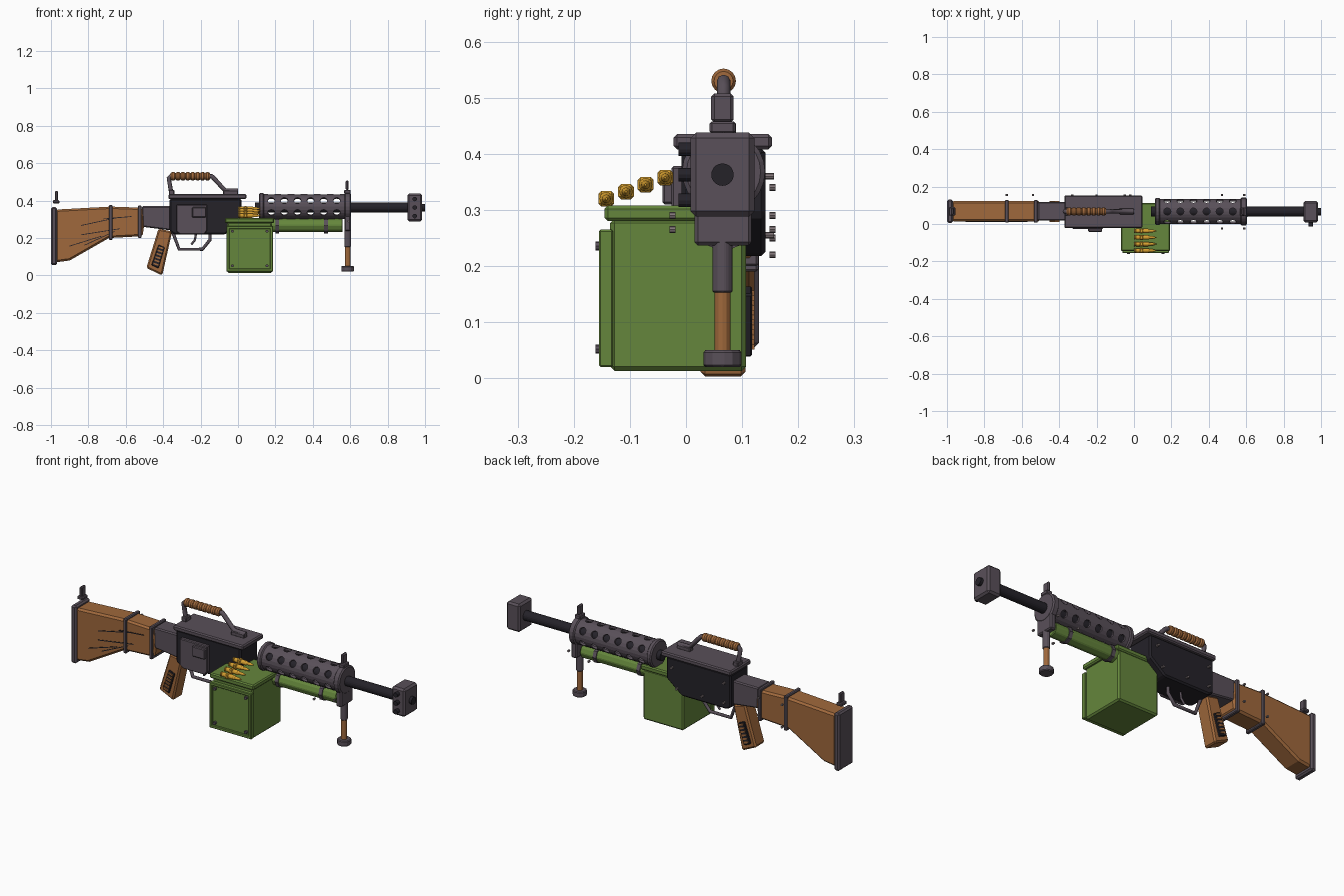
import bpy, bmesh, math
from mathutils import Vector, Matrix

if "Cube" in bpy.data.objects:
    bpy.data.objects.remove(bpy.data.objects["Cube"])

def mat(name, c):
    m = bpy.data.materials.new(name)
    m.diffuse_color = (*c, 1)
    m.use_nodes = True
    m.node_tree.nodes["Principled BSDF"].inputs["Base Color"].default_value = m.diffuse_color
    return m

STEEL = mat("steel", (0.10, 0.08, 0.10))
DARK = mat("dark_steel", (0.018, 0.016, 0.022))
WOOD = mat("wood", (0.35, 0.14, 0.045))
GREEN = mat("green_paint", (0.13, 0.24, 0.045))
BRASS = mat("brass", (0.68, 0.35, 0.03))
RIVET = mat("rivet_metal", (0.22, 0.18, 0.19))
CY, CZ = 0.067, 0.368      # bore line
AX = {'X': Matrix.Rotation(math.pi/2, 4, 'Y'), 'Y': Matrix.Rotation(math.pi/2, 4, 'X'), 'Z': Matrix()}

def finish(bm, name, m, bevel=0):
    bmesh.ops.recalc_face_normals(bm, faces=bm.faces)
    me = bpy.data.meshes.new(name)
    bm.to_mesh(me)
    bm.free()
    o = bpy.data.objects.new(name, me)
    bpy.context.collection.objects.link(o)
    me.materials.append(m)
    if bevel:
        b = o.modifiers.new("bevel", 'BEVEL')
        b.width, b.segments, b.limit_method = bevel, 1, 'ANGLE'
    return o

def box(name, x, y, z, m, bevel=0.004):
    bm = bmesh.new()
    bmesh.ops.create_cube(bm, size=1)
    for v in bm.verts:
        v.co = [(a + b)/2 + c*(b - a) for (a, b), c in zip((x, y, z), v.co)]
    return finish(bm, name, m, bevel)

def cyl(name, c, r, d, axis, m, n=16, r2=None, bevel=0):
    bm = bmesh.new()
    bmesh.ops.create_cone(bm, cap_ends=True, segments=n, radius1=r, radius2=r if r2 is None else r2,
                          depth=d, matrix=Matrix.Translation(c) @ AX[axis])
    return finish(bm, name, m, bevel)

def profile(name, pts, y0, y1, m, bevel=0.006):
    bm = bmesh.new()
    f = bm.faces.new([bm.verts.new((x, y0, z)) for x, z in pts])
    ext = bmesh.ops.extrude_face_region(bm, geom=[f])
    bmesh.ops.translate(bm, vec=(0, y1 - y0, 0), verts=[g for g in ext['geom'] if isinstance(g, bmesh.types.BMVert)])
    return finish(bm, name, m, bevel)

def lathe(name, pts, c, m, n=16):
    # revolve (x, radius) outline about the x direction
    bm = bmesh.new()
    rings = [[bm.verts.new((c[0] + x, c[1] + r*math.cos(2*math.pi*i/n), c[2] + r*math.sin(2*math.pi*i/n)))
              for i in range(n)] for x, r in pts]
    for a, b in zip(rings, rings[1:]):
        for i in range(n):
            bm.faces.new((a[i], a[(i+1) % n], b[(i+1) % n], b[i]))
    if pts[0] != pts[-1]:
        bm.faces.new(rings[0])
        bm.faces.new(rings[-1])
    else:
        bmesh.ops.remove_doubles(bm, verts=bm.verts, dist=1e-5)
    return finish(bm, name, m)

def rod(name, pts, r, m, y=CY):
    cu = bpy.data.curves.new(name, 'CURVE')
    cu.dimensions, cu.bevel_depth, cu.bevel_resolution, cu.use_fill_caps = '3D', r, 2, True
    s = cu.splines.new('POLY')
    s.points.add(len(pts) - 1)
    for p, (x, z) in zip(s.points, pts):
        p.co = (x, y, z, 1)
    cu.materials.append(m)
    o = bpy.data.objects.new(name, cu)
    bpy.context.collection.objects.link(o)
    return o

# Stock, butt plate and bands
profile("stock", [(-0.975, 0.07), (-0.90, 0.08), (-0.69, 0.2), (-0.51, 0.21), (-0.5, 0.28), (-0.51, 0.362),
                  (-0.68, 0.368), (-0.975, 0.352)], 0.014, 0.122, WOOD, 0.01)
box("butt_plate", (-1.0, -0.968), (0.006, 0.13), (0.055, 0.365), STEEL, 0.008)
box("stock_band_rear", (-0.69, -0.67), (0.007, 0.129), (0.19, 0.376), STEEL)
box("stock_band_front", (-0.535, -0.515), (0.007, 0.129), (0.2, 0.374), STEEL)
profile("stock_socket", [(-0.51, 0.26), (-0.35, 0.24), (-0.35, 0.37), (-0.515, 0.37)], 0.018, 0.118, STEEL)
for i, (x0, z0, x1, z1) in enumerate([(-0.9, .155, -.73, .21), (-.82, .16, -.66, .235), (-.84, .215, -.63, .25),
                                      (-.84, .265, -.64, .31), (-.72, .3, -.57, .315)]):
    profile(f"stock_scratch_{i}", [(x0, z0), (x1, z1 - .002), (x1, z1 + .002), (x0, z0 + .004)], 0.0115, 0.016, DARK, 0)

# Rear sight
box("rear_sight_base", (-0.99, -0.955), (0.045, 0.09), (0.385, 0.402), STEEL)
box("rear_sight_post", (-0.979, -0.963), (0.05, 0.085), (0.4, 0.452), STEEL)

# Receiver, cover and side plate
profile("receiver", [(-0.365, 0.235), (-0.34, 0.218), (-0.07, 0.218), (0.02, 0.29), (0.02, 0.41), (-0.365, 0.41)],
        -0.008, 0.142, DARK, 0.008)
box("receiver_cover", (-0.372, 0.045), (-0.022, 0.153), (0.408, 0.435), STEEL, 0.006)
profile("side_plate", [(-0.33, 0.235), (-0.31, 0.22), (-0.18, 0.22), (-0.165, 0.24), (-0.165, 0.378), (-0.33, 0.378)],
        -0.026, 0, STEEL, 0.004)
box("side_latch", (-0.245, -0.17), (-0.042, -0.02), (0.31, 0.365), STEEL)
for x in (-0.33, -0.2, -0.05):
    cyl("receiver_rivet", (x, 0.147, 0.255), 0.006, 0.02, 'Y', RIVET, 8)
for x in (-0.33, -0.02):
    cyl("receiver_rivet", (x, 0.147, 0.36), 0.006, 0.02, 'Y', RIVET, 8)

# Grip with ridged panels
profile("grip", [(-0.49, 0.04), (-0.405, 0.0), (-0.352, 0.235), (-0.425, 0.25)], 0.026, 0.106, WOOD, 0.008)
for y0, y1, yr in ((0.018, 0.03, 0.015), (0.102, 0.118, 0.118)):
    profile("grip_panel", [(-0.463, 0.055), (-0.425, 0.038), (-0.392, 0.15), (-0.425, 0.165)], y0, y1, DARK, 0.003)
    for i in range(6):
        x, z = -0.439 + i*0.0055, 0.06 + i*0.0175
        profile("grip_ridge", [(x-.014, z), (x+.014, z-.009), (x+.014, z), (x-.014, z+.009)], yr-.004, yr+.004, WOOD, 0)

# Trigger and guard
rod("trigger_guard", [(-0.35, 0.235), (-0.315, 0.14), (-0.19, 0.14), (-0.15, 0.19), (-0.15, 0.23)], 0.009, STEEL)
rod("trigger", [(-0.225, 0.225), (-0.23, 0.19), (-0.25, 0.165)], 0.006, STEEL)

# Carrying handle
rod("handle_frame", [(-0.355, 0.43), (-0.37, 0.52), (-0.36, 0.53), (-0.14, 0.53), (-0.125, 0.515), (-0.07, 0.455),
                     (0.0, 0.453)], 0.012, STEEL)
box("handle_foot_front", (-0.08, 0.0), (0.052, 0.082), (0.432, 0.456), STEEL)
box("handle_foot_rear", (-0.37, -0.34), (0.045, 0.089), (0.432, 0.458), STEEL)
beads, w = [], 0.21/8
for i in range(8):
    beads += [(i*w, 0.017), (i*w + 0.007, 0.022), ((i+1)*w - 0.007, 0.022)]
lathe("handle_grip", beads + [(8*w, 0.017)], (-0.36, CY, 0.53), WOOD)

# Perforated barrel shroud
sh = lathe("barrel_shroud", [(0, .067), (.45, .067), (.45, .055), (0, .055), (0, .067)], (0.13, CY, CZ), STEEL, 24)
bm = bmesh.new()
for a in range(30, 390, 60):
    d = Vector((0, math.cos(math.radians(a)), math.sin(math.radians(a))))
    for i in range(6):
        bmesh.ops.create_cone(bm, cap_ends=True, segments=12, radius1=0.019, radius2=0.019, depth=0.05,
            matrix=Matrix.Translation(Vector((0.178 + i*0.07, CY, CZ)) + d*0.064) @ d.to_track_quat('Z', 'Y').to_matrix().to_4x4())
cut = finish(bm, "shroud_hole_cutter", STEEL)
b = sh.modifiers.new("holes", 'BOOLEAN')
b.operation, b.object, b.solver = 'DIFFERENCE', cut, 'EXACT'
bpy.context.view_layer.objects.active = sh
bpy.ops.object.modifier_apply(modifier="holes")
bpy.data.objects.remove(cut)
lathe("shroud_rear_collar", [(0, .05), (0, .066), (.006, .073), (.022, .073), (.028, .066), (.028, .05)], (0.112, CY, CZ), STEEL, 24)
lathe("shroud_front_collar", [(0, .066), (.006, .074), (.03, .074), (.036, .066)], (0.568, CY, CZ), STEEL, 24)

# Barrel and muzzle block
cyl("barrel", (0.505, CY, CZ-.005), 0.026, 0.83, 'X', DARK, 20)
box("muzzle_block", (0.905, 0.985), (0.008, 0.122), (0.288, 0.438), STEEL, 0.01)
cyl("muzzle_bore", (0.985, CY-.002, 0.363), 0.02, 0.03, 'X', DARK, 20)
for z in (0.408, 0.363, 0.317):
    cyl("muzzle_port", (0.945, 0.0, z), 0.012, 0.026, 'Y', DARK, 12)

# Green gas tube below the shroud and its bands
cyl("gas_tube", (0.365, CY, 0.268), 0.038, 0.39, 'X', GREEN, 8, bevel=0.004)
cyl("gas_tube_band", (0.47, CY, 0.268), 0.043, 0.02, 'X', STEEL, 8)
cyl("gas_tube_band", (0.21, CY, 0.268), 0.043, 0.02, 'X', STEEL, 8)

# Front clamp, sight and folded leg
box("front_clamp", (0.57, 0.603), (0.015, 0.117), (0.237, 0.33), STEEL, 0.006)
box("front_sight_base", (0.568, 0.602), (0.042, 0.088), (0.436, 0.458), STEEL)
box("front_sight_post", (0.576, 0.592), (0.045, 0.085), (0.455, 0.508), STEEL, 0.006)
cyl("leg_socket", (0.586, CY-.002, 0.2), 0.018, 0.095, 'Z', STEEL, 12, bevel=0.003)
cyl("leg", (0.586, CY-.002, 0.1), 0.0145, 0.12, 'Z', WOOD, 12)
cyl("leg_foot", (0.586, CY-.002, 0.035), 0.035, 0.03, 'Z', STEEL, 12, bevel=0.004)

# Small bolts standing at the bands
for x, zs in ((-0.68, (0.34, 0.22)), (-0.54, (0.34, 0.25)), (0.47, (0.265,)), (0.59, (0.29,))):
    for z in zs:
        for y in ((-0.024, 0.154) if x > 0 else (0.154,)):
            cyl("band_bolt", (x, y, z), 0.006, 0.011, 'Y', RIVET, 8)

# Ammunition box
box("ammo_box", (-0.058, 0.182), (-0.135, 0.107), (0.013, 0.285), GREEN, 0.008)
box("ammo_box_lid", (-0.07, 0.193), (-0.145, 0.112), (0.28, 0.308), GREEN, 0.006)
for n, x, z in (("left", (-.062, -.045), (.02, .265)), ("right", (.17, .187), (.02, .265)),
                ("bottom", (-.062, .187), (.02, .037)), ("top", (-.062, .187), (.248, .265))):
    box("box_frame_" + n, x, (-0.155, -0.13), z, GREEN, 0.003)
box("box_front_panel", (-0.05, 0.175), (-0.148, -0.13), (0.03, 0.255), GREEN, 0)
for x in (-0.03, 0.155):
    for z in (0.052, 0.236):
        cyl("box_rivet", (x, -0.152, z), 0.008, 0.018, 'Y', STEEL, 8)

# Cartridge belt
for i in range(4):
    c = (0.0, -0.142 + i*0.035, 0.32 + i*0.0125)
    lathe(f"cartridge_{i}", [(0, .012), (.005, .012), (.006, .009), (.01, .012), (.075, .012), (.085, .008),
                             (.1, .0075), (.12, .002)], c, BRASS, 12)
    box(f"belt_link_{i}", (0.03, 0.05), (c[1]-.014, c[1]+.014), (c[2]-.0135, c[2]+.0135), BRASS, 0.005)
